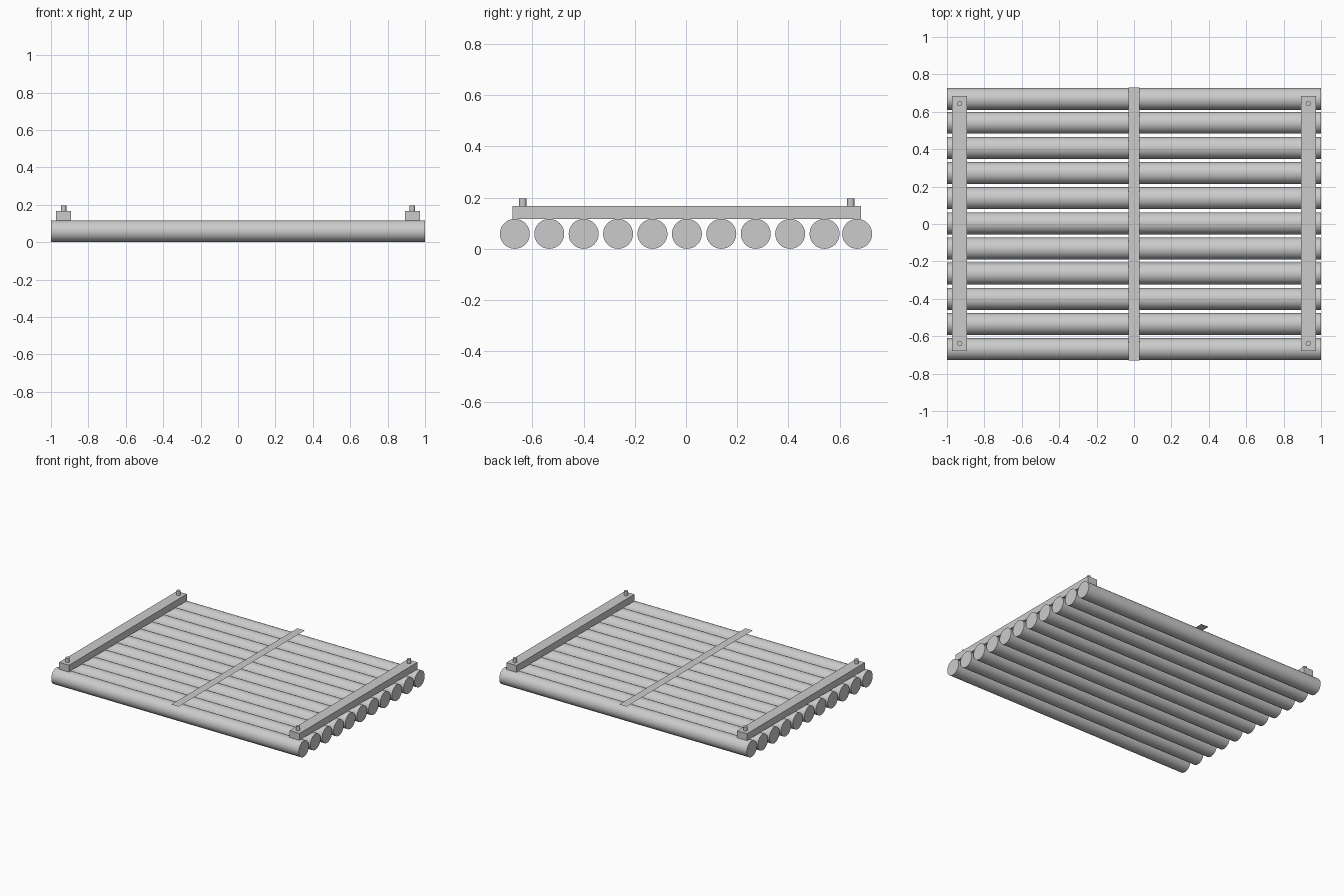
import bpy
import math

if "Cube" in bpy.data.objects:
    bpy.data.objects.remove(bpy.data.objects["Cube"])

grey = bpy.data.materials.new("plain_grey")
grey.diffuse_color = (0.6, 0.6, 0.6, 1)
grey.use_nodes = True
grey.node_tree.nodes["Principled BSDF"].inputs["Base Color"].default_value = grey.diffuse_color


def finish(obj, name):
    obj.name = name
    obj.data.materials.append(grey)
    return obj


def cylinder(name, radius, length, loc, rot=(0, 0, 0), sides=32):
    bpy.ops.mesh.primitive_cylinder_add(vertices=sides, radius=radius, depth=length,
                                        location=loc, rotation=rot)
    obj = finish(bpy.context.object, name)
    bpy.ops.object.shade_smooth_by_angle(angle=math.radians(35))
    return obj


def box(name, size, loc):
    bpy.ops.mesh.primitive_cube_add(size=1, location=loc)
    obj = finish(bpy.context.object, name)
    obj.scale = size
    return obj


# Deck logs, evenly spaced except the last one, which sits a little closer
R = 0.0585
rows = [-0.669 + 0.1345 * i for i in range(10)] + [0.669]
for i, y in enumerate(rows):
    cylinder(f"log_{i + 1}", R, 2.0, (0, y, R), (0, math.pi / 2, 0))

# Cross beams with a peg at each end
for side, sx in (("left", -1), ("right", 1)):
    x = 0.932 * sx
    box(f"{side}_cross_beam", (0.08, 1.362, 0.05), (x, 0.003, 0.142))
    for end, sy in (("front", -1), ("back", 1)):
        cylinder(f"{side}_{end}_peg", 0.014, 0.05, (x, 0.003 + 0.641 * sy, 0.172), sides=16)

# Flat middle strap, a single sheet just above the logs
bpy.ops.mesh.primitive_plane_add(size=1, location=(0, 0, 0.13))
strap = finish(bpy.context.object, "middle_strap")
strap.scale = (0.06, 1.457, 1)
